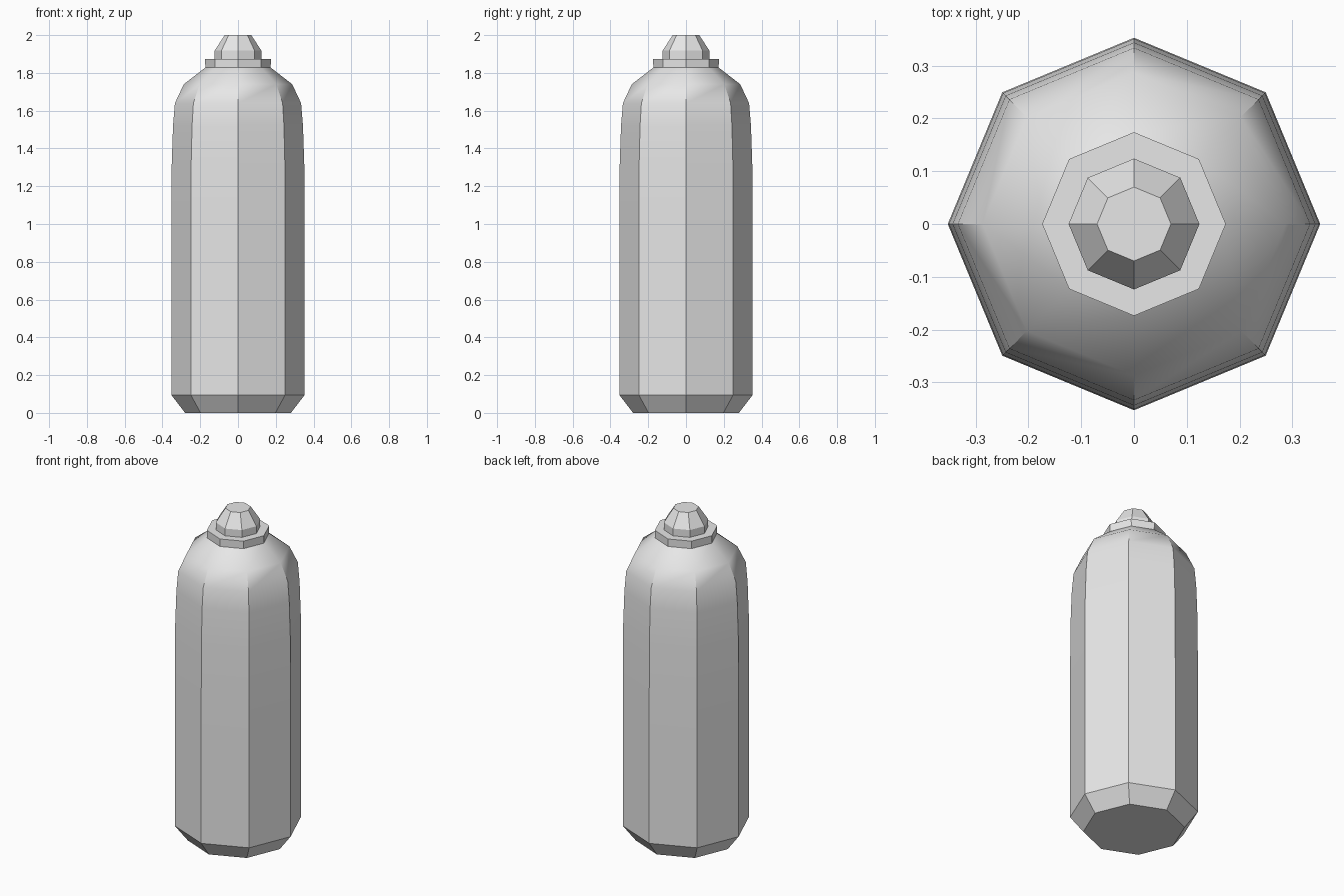
import bpy
import bmesh
from math import cos, sin, pi, radians

cube = bpy.data.objects.get("Cube")
if cube:
    bpy.data.objects.remove(cube, do_unlink=True)

SIDES = 8

# Single plain grey
grey = bpy.data.materials.new("plain grey")
grey.use_nodes = True
colour = (0.8, 0.8, 0.8, 1)
grey.diffuse_color = colour
grey.node_tree.nodes["Principled BSDF"].inputs["Base Color"].default_value = colour


def lathe(name, profile, cap_bottom=False, cap_top=False):
    """Turn a (radius, height) profile into an eight-sided part."""
    bm = bmesh.new()
    rings = []
    for r, z in profile:
        rings.append([bm.verts.new((r * cos(2 * pi * i / SIDES),
                                    r * sin(2 * pi * i / SIDES), z))
                      for i in range(SIDES)])
    for low, high in zip(rings, rings[1:]):
        for i in range(SIDES):
            j = (i + 1) % SIDES
            bm.faces.new((low[i], low[j], high[j], high[i]))
    if cap_bottom:
        bm.faces.new(rings[0][::-1])
    if cap_top:
        bm.faces.new(rings[-1])
    mesh = bpy.data.meshes.new(name)
    bm.to_mesh(mesh)
    bm.free()
    mesh.materials.append(grey)
    obj = bpy.data.objects.new(name, mesh)
    bpy.context.collection.objects.link(obj)
    bpy.ops.object.select_all(action='DESELECT')
    obj.select_set(True)
    bpy.context.view_layer.objects.active = obj
    bpy.ops.object.shade_smooth_by_angle(angle=radians(30))
    return obj


# Can body: chamfered foot, straight wall, rounded shoulder
lathe("can_body", [(0.28, 0), (0.353, 0.095), (0.353, 0.93), (0.351, 1.31),
                   (0.344, 1.52), (0.334, 1.64), (0.287, 1.74),
                   (0.173, 1.828)], cap_bottom=True)

# Collar with a flat top ledge
lathe("collar", [(0.173, 1.828), (0.174, 1.874), (0.124, 1.874)])

# Nozzle: short straight base, tapered tip
lathe("nozzle", [(0.124, 1.874), (0.124, 1.918), (0.07, 2)], cap_top=True)
